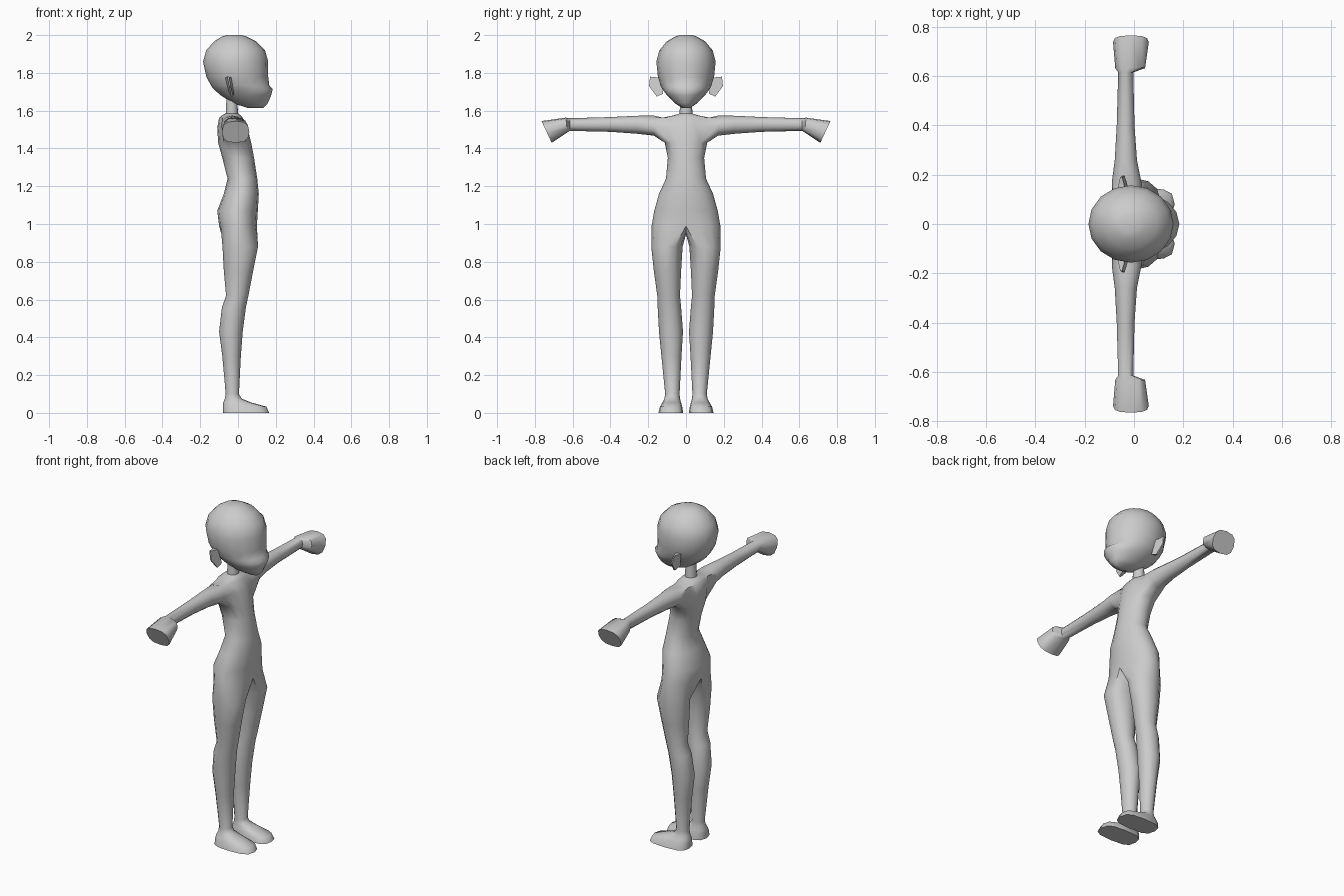
import bpy, bmesh, math

cube = bpy.data.objects.get("Cube")
if cube:
    bpy.data.objects.remove(cube, do_unlink=True)

grey = bpy.data.materials.new("plain grey")
grey.use_nodes = True
colour = (0.6, 0.6, 0.6, 1)
grey.diffuse_color = colour
grey.node_tree.nodes["Principled BSDF"].inputs["Base Color"].default_value = colour


def oval(count, start, u0, u1, v0, v1, power=1.0):
    """Points round an oval that fills the given box; low power is squarer."""
    def soft(t):
        return math.copysign(abs(t) ** power, t)
    points = []
    for i in range(count):
        a = math.radians(start) + math.tau * i / count
        points.append(((u0 + u1) / 2 + (u1 - u0) / 2 * soft(math.cos(a)),
                       (v0 + v1) / 2 + (v1 - v0) / 2 * soft(math.sin(a))))
    return points


def add_loop(bm, points):
    return [bm.verts.new(p) for p in points]


def bridge(bm, a, b):
    n = len(a)
    return [bm.faces.new((a[i], a[(i + 1) % n], b[(i + 1) % n], b[i])) for i in range(n)]


def sweep(bm, loop, rings, cap=True):
    for points in rings:
        new = add_loop(bm, points)
        bridge(bm, loop, new)
        loop = new
    if cap:
        bm.faces.new(loop)
    return loop


def finish(bm, name, angle):
    bmesh.ops.recalc_face_normals(bm, faces=bm.faces)
    mesh = bpy.data.meshes.new(name)
    bm.to_mesh(mesh)
    bm.free()
    mesh.materials.append(grey)
    obj = bpy.data.objects.new(name, mesh)
    bpy.context.collection.objects.link(obj)
    bpy.ops.object.select_all(action="DESELECT")
    obj.select_set(True)
    bpy.context.view_layer.objects.active = obj
    bpy.ops.object.shade_smooth_by_angle(angle=math.radians(angle))
    return obj


# Torso sections, neck to hips: height, back, front, half width
TORSO = [
    (1.68, -.06, -.005, .03), (1.585, -.065, 0, .034), (1.575, -.085, .015, .065),
    (1.562, -.10, .025, .13), (1.51, -.11, .05, .13), (1.43, -.105, .07, .112),
    (1.35, -.083, .085, .096), (1.24, -.055, .102, .106), (1.16, -.075, .11, .143),
    (1.07, -.11, .105, .168), (.99, -.10, .1, .182),
]
# Leg and foot sections: height, back, front, inner, outer, squareness
LEG = [
    (.88, -.082, .106, .018, .184, 1), (.75, -.075, .08, .026, .17, 1),
    (.62, -.063, .055, .032, .152, 1), (.56, -.085, .042, .026, .15, 1),
    (.43, -.1, .025, .016, .143, 1), (.3, -.083, .015, .024, .13, 1),
    (.1, -.065, .005, .034, .11, 1), (.075, -.07, .02, .032, .115, 1),
    (.055, -.078, .07, .026, .125, .8), (.033, -.08, .15, .02, .138, .65),
    (0, -.08, .165, .015, .146, .65),
]
# Arm and hand sections: reach, back, front, bottom, top, lean, squareness
ARM = [
    (.17, -.09, .03, 1.468, 1.574, 0, 1), (.26, -.078, .012, 1.478, 1.573, 0, 1),
    (.4, -.07, .002, 1.488, 1.566, 0, 1), (.615, -.064, -.003, 1.493, 1.56, 0, 1),
    (.632, -.076, .045, 1.485, 1.563, .004, .75),
    (.738, -.085, .06, 1.43, 1.545, .027, .75),
]

# Body: one continuous skin from neck to feet
bm = bmesh.new()
levels = [add_loop(bm, [(x, y, z) for x, y in oval(16, 0, x0, x1, -w, w)])
          for z, x0, x1, w in TORSO]
for upper, lower in zip(levels, levels[1:]):
    bridge(bm, upper, lower)
bm.faces.new(levels[0])

crotch = add_loop(bm, [(-.06, 0, .955), (0, 0, .945), (.055, 0, .955)])
for side in (1, -1):
    # Leg grows from half of the hip ring plus the crotch line
    hip = [levels[-1][side * i % 16] for i in range(9)] + crotch
    sweep(bm, hip, [[(x, side * y, z) for x, y in oval(12, -30, x0, x1, y0, y1, p)]
                    for z, x0, x1, y0, y1, p in LEG])

    # Arm grows from an opening in the side of the chest
    top, mid, low = [[ring[side * i % 16] for i in range(2, 7)] for ring in levels[3:6]]
    for a, b in ((top, mid), (mid, low)):
        for i in range(4):
            bm.faces.remove(bm.faces.get((a[i], a[i + 1], b[i + 1], b[i])))
    inner = mid[1:4]
    opening = top + [mid[4]] + low[::-1] + [mid[0]]
    rings = []
    for y, x0, x1, z0, z1, lean, p in ARM:
        half = (z1 - z0) / 2
        rings.append([(x, side * (y + lean * (z - z0 - half) / half), z)
                      for x, z in oval(12, 30, x0, x1, z0, z1, p)])
    sweep(bm, opening, rings)
    bmesh.ops.delete(bm, geom=inner, context="VERTS")
bmesh.ops.delete(bm, geom=[e for e in bm.edges if not e.link_faces], context="EDGES")
finish(bm, "body", 50)

# Head with a forward muzzle: height, back, front, half width
HEAD = [
    (1.615, .05, .135, .022), (1.64, -.03, .158, .06), (1.68, -.09, .175, .1),
    (1.715, -.13, .184, .126), (1.732, -.142, .166, .134), (1.78, -.168, .16, .149),
    (1.86, -.185, .16, .157), (1.92, -.168, .143, .141), (1.968, -.125, .095, .1),
    (1.992, -.085, .045, .058), (2, -.06, .02, .035),
]
bm = bmesh.new()
head_rings = [[(x, y, z) for x, y in oval(16, 0, x0, x1, -w, w)] for z, x0, x1, w in HEAD]
first = add_loop(bm, head_rings[0])
bm.faces.new(first)
sweep(bm, first, head_rings[1:])
finish(bm, "head", 60)

# Ears: thin wedges, thick at the head and sharp at the rim
for side, name in ((1, "left_ear"), (-1, "right_ear")):
    bm = bmesh.new()
    outline = [(.14, 1.775), (.19, 1.78), (.196, 1.73), (.155, 1.675), (.12, 1.69)]
    thick = [.016, .004, .004, .005, .012]
    front, back = [add_loop(bm, [(-.042 + d * t + (1.73 - z) * .2, side * y, z)
                                 for (y, z), t in zip(outline, thick)]) for d in (1, -1)]
    bridge(bm, front, back)
    bm.faces.new(front)
    bm.faces.new(back)
    finish(bm, name, 30)
